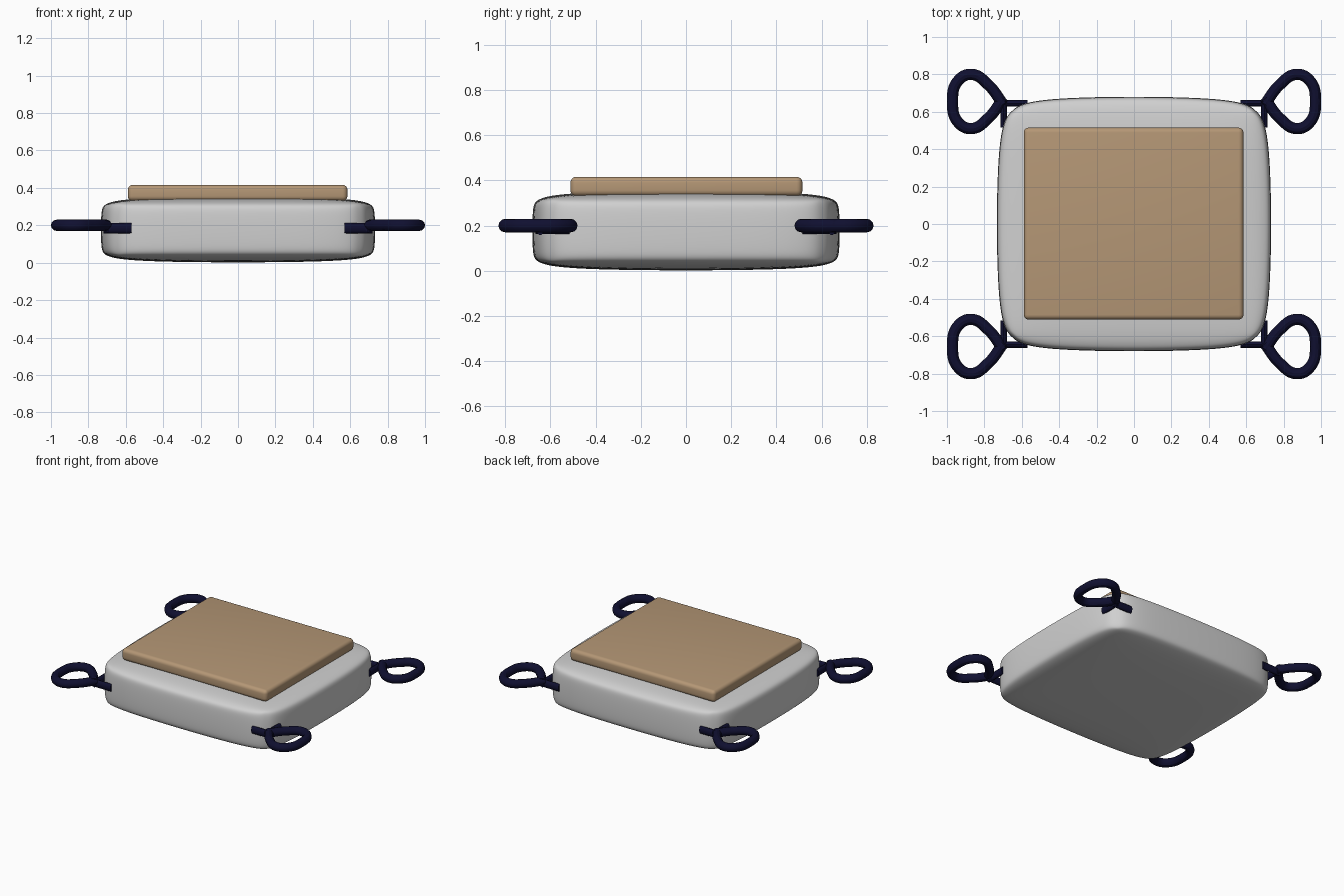
import bpy, bmesh
from math import pi
from mathutils import Vector, Matrix

if "Cube" in bpy.data.objects:
    bpy.data.objects.remove(bpy.data.objects["Cube"], do_unlink=True)


def material(name, rgb):
    m = bpy.data.materials.new(name)
    m.use_nodes = True
    m.diffuse_color = (*rgb, 1)
    m.node_tree.nodes["Principled BSDF"].inputs["Base Color"].default_value = (*rgb, 1)
    return m


grey = material("grey fabric", (0.63, 0.63, 0.63))
tan = material("tan fabric", (0.46, 0.31, 0.18))
navy = material("navy cord", (0.005, 0.005, 0.03))


def add_mesh(name, bm, mat):
    mesh = bpy.data.meshes.new(name)
    bm.to_mesh(mesh)
    bm.free()
    obj = bpy.data.objects.new(name, mesh)
    bpy.context.collection.objects.link(obj)
    obj.data.materials.append(mat)
    select(obj)
    return obj


def select(obj):
    bpy.ops.object.select_all(action='DESELECT')
    obj.select_set(True)
    bpy.context.view_layer.objects.active = obj


# Cushion: three-cell cage with softened edges, subdivided
bm = bmesh.new()
bmesh.ops.create_cube(bm, size=2)
for axis in range(3):
    for side in (-1, 1):
        cut = Vector((0, 0, 0))
        cut[axis] = side * (0.75 if axis < 2 else 0.6)
        normal = Vector((0, 0, 0))
        normal[axis] = 1
        bmesh.ops.bisect_plane(bm, geom=bm.verts[:] + bm.edges[:] + bm.faces[:],
                               plane_co=cut, plane_no=normal)
for v in bm.verts:
    x, y, z = (abs(c) > 0.99 for c in v.co)
    if x and y:
        v.co.x *= 0.89
        v.co.y *= 0.89
    if z and (x or y):
        v.co.z *= 0.8
        v.co.x *= 0.975 if x else 1
        v.co.y *= 0.975 if y else 1
cushion = add_mesh("cushion", bm, grey)
cushion.modifiers.new("Soft", 'SUBSURF').levels = 4
bpy.ops.object.modifier_apply(modifier="Soft")
verts = cushion.data.vertices
target = (0.733, 0.68, 0.175)
peak = [max(abs(v.co[i]) for v in verts) for i in range(3)]
for v in verts:
    v.co = [v.co[i] * target[i] / peak[i] for i in range(3)]
    v.co.z += 0.177
bpy.ops.object.shade_smooth()

# Flat pad on top
bm = bmesh.new()
bmesh.ops.create_cube(bm, size=1, matrix=Matrix.Translation((-0.002, 0.002, 0.373))
                      @ Matrix.Diagonal((1.174, 1.026, 0.086, 1)))
pad = add_mesh("top_pad", bm, tan)
bevel = pad.modifiers.new("Round", 'BEVEL')
bevel.width = 0.026
bevel.segments = 5
bpy.ops.object.modifier_apply(modifier="Round")
bpy.ops.object.shade_smooth_by_angle()

# Corner ties: a teardrop cord loop and two straps hugging the corner
LOOP = [(0.70, 0.64), (0.78, 0.745), (0.87, 0.80), (0.945, 0.76), (0.97, 0.655),
        (0.945, 0.55), (0.87, 0.51), (0.78, 0.565), (0.70, 0.67)]


def cord_loop(name, sx, sy):
    curve = bpy.data.curves.new(name, 'CURVE')
    curve.dimensions = '3D'
    curve.bevel_depth = 0.03
    curve.bevel_resolution = 4
    curve.use_fill_caps = True
    spline = curve.splines.new('BEZIER')
    spline.bezier_points.add(len(LOOP) - 1)
    for p, (x, y) in zip(spline.bezier_points, LOOP):
        p.co = (sx * x, sy * y, 0.2)
        p.handle_left_type = p.handle_right_type = 'AUTO'
    obj = bpy.data.objects.new(name, curve)
    bpy.context.collection.objects.link(obj)
    obj.data.materials.append(navy)
    select(obj)
    bpy.ops.object.convert(target='MESH')
    bpy.ops.object.shade_smooth_by_angle()


def strap(name, centre, axis, length):
    turn = Matrix.Rotation(pi / 2, 4, 'Y' if axis == 'X' else 'X')
    size = (length, 0.034, 0.055) if axis == 'X' else (0.034, length, 0.055)
    bm = bmesh.new()
    bmesh.ops.create_cone(bm, cap_ends=True, segments=16, radius1=0.5, radius2=0.5, depth=1,
                          matrix=Matrix.Translation(centre) @ Matrix.Diagonal((*size, 1)) @ turn)
    add_mesh(name, bm, navy)
    bpy.ops.object.shade_smooth_by_angle()


for sx, side in ((1, "left"), (-1, "right")):
    for sy, end in ((-1, "front"), (1, "back")):
        tag = f"{end}_{side}"
        cord_loop(f"{tag}_tie_loop", sx, sy)
        strap(f"{tag}_tie_strap_across", (sx * 0.645, sy * 0.645, 0.185), 'X', 0.15)
        strap(f"{tag}_tie_strap_along", (sx * 0.697, sy * 0.59, 0.19), 'Y', 0.15)
